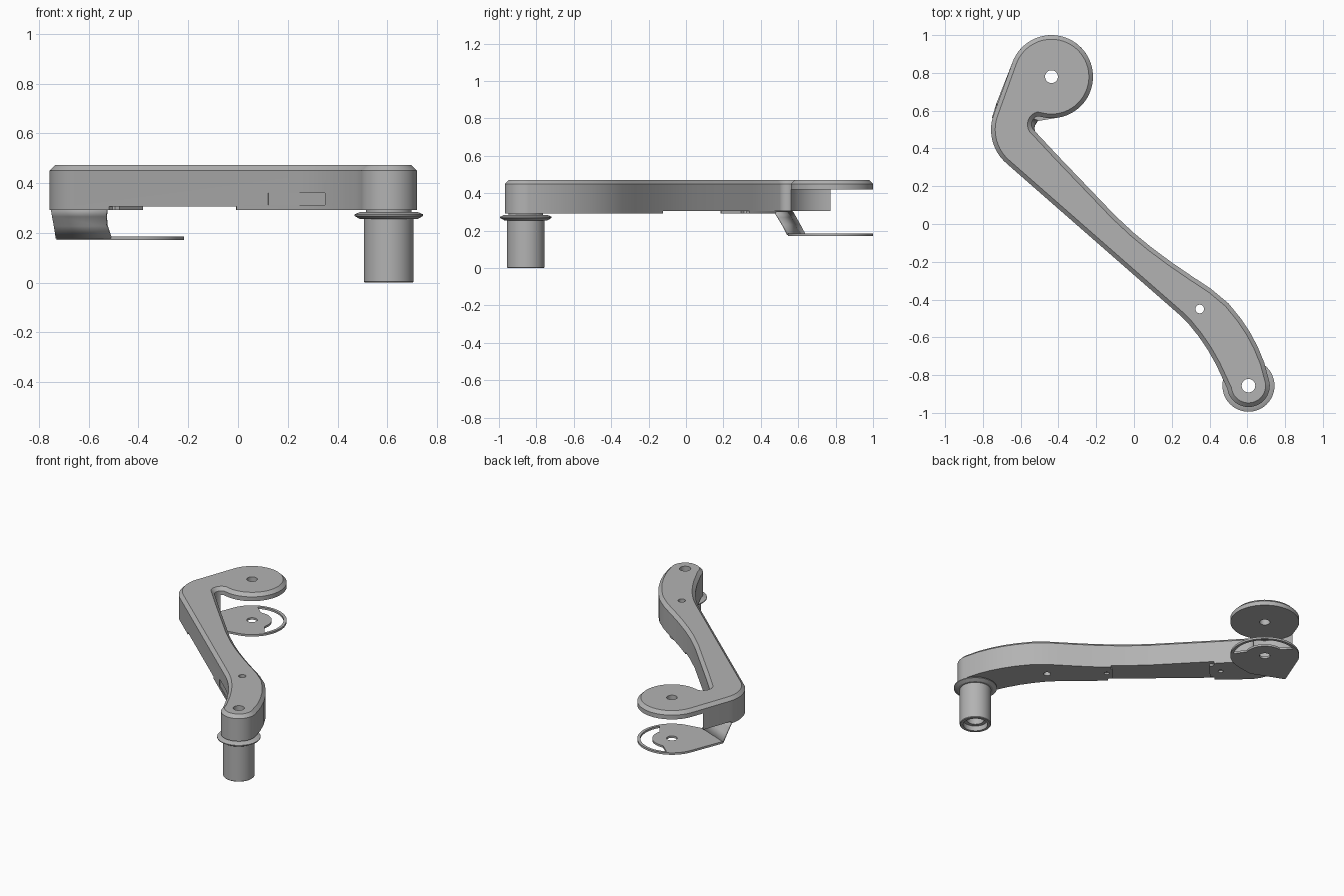
import bpy, bmesh
from math import sin, cos, radians, atan2, pi
from mathutils import Vector

old = bpy.data.objects.get("Cube")
if old:
    bpy.data.objects.remove(old, do_unlink=True)

grey = bpy.data.materials.new("satin grey")
grey.use_nodes = True
GREY = (0.45, 0.45, 0.45, 1)
grey.diffuse_color = GREY
grey.node_tree.nodes["Principled BSDF"].inputs["Base Color"].default_value = GREY

HEAD = Vector((-0.437, 0.78))
PIN = Vector((0.606, -0.856))
BOLT = Vector((0.348, -0.45))
ALONG = Vector((0.75, -0.66, 0))     # direction of the straight arm
FOLD = Vector((0.38, 0.925, 0))      # direction the bracket folds toward


def arc(c, r, a0, a1, n):
    """Points along an arc, angles in degrees."""
    angles = [radians(a0 + (a1 - a0) * i / n) for i in range(n + 1)]
    return [(c[0] + r * cos(a), c[1] + r * sin(a)) for a in angles]


def finish(bm, name):
    bmesh.ops.recalc_face_normals(bm, faces=bm.faces)
    mesh = bpy.data.meshes.new(name)
    bm.to_mesh(mesh)
    bm.free()
    mesh.materials.append(grey)
    ob = bpy.data.objects.new(name, mesh)
    bpy.context.collection.objects.link(ob)
    return ob


def raise_faces(bm, height):
    """Extrude every face of a flat sheet upward into a solid."""
    ext = bmesh.ops.extrude_face_region(bm, geom=bm.faces[:])
    verts = [g for g in ext["geom"] if isinstance(g, bmesh.types.BMVert)]
    bmesh.ops.translate(bm, verts=verts, vec=(0, 0, height))
    return verts


def sheet(points, z):
    bm = bmesh.new()
    bm.faces.new([bm.verts.new((x, y, z)) for x, y in points])
    return bm


def prism(name, points, z0, z1, chamfer=0):
    bm = sheet(points, z0)
    raise_faces(bm, z1 - z0)
    bm.normal_update()
    if chamfer:
        rim = [e for e in bm.edges if all(v.co.z > z1 - 1e-4 for v in e.verts)]
        bmesh.ops.bevel(bm, geom=rim, offset=chamfer, segments=1, affect='EDGES')
    return finish(bm, name)


def cut(ob, *cutters):
    """Subtract each cutter, then discard it."""
    for c in cutters:
        c.hide_render = True
        mod = ob.modifiers.new("cut", 'BOOLEAN')
        mod.operation, mod.solver, mod.object = 'DIFFERENCE', 'EXACT', c
        with bpy.context.temp_override(object=ob, active_object=ob):
            bpy.ops.object.modifier_apply(modifier=mod.name)
        bpy.data.objects.remove(c, do_unlink=True)


def drill(c, r, z0=0.1, z1=0.6, n=32):
    return prism("drill", arc(c, r, 0, 360 - 360 / n, n - 1), z0, z1)


def smooth(ob):
    bpy.ops.object.select_all(action='DESELECT')
    ob.select_set(True)
    bpy.context.view_layer.objects.active = ob
    bpy.ops.object.shade_smooth_by_angle(angle=radians(28))


# Arm outline, counter-clockwise from the inner fillet round the head to the pin
outline = (
    arc((-0.497, 0.527), 0.045, 215, 105, 8)
    + arc(HEAD, 0.22, -98, 161, 44)
    + arc((-0.52, 0.5), 0.237, 163, 229, 12)
    + [(0.24, -0.48), (0.29, -0.53), (0.34, -0.592), (0.39, -0.665),
       (0.435, -0.745), (0.47, -0.82)]
    + arc(PIN, 0.113, 188, 368, 24)
    + [(0.69, -0.735), (0.655, -0.65), (0.615, -0.575), (0.565, -0.5),
       (0.5, -0.42), (0.41, -0.345), (0.3, -0.272), (0.195, -0.2), (0.09, -0.122),
       (0, -0.048), (-0.1, 0.045), (-0.21, 0.16), (-0.397, 0.355)])

arm = prism("arm_body", outline, 0.305, 0.472, 0.022)

# Clear the space under the head and drill the through holes
cut(arm, drill(HEAD, 0.237, 0.2, 0.42, 64),
    drill(HEAD, 0.034), drill(BOLT, 0.023), drill(PIN, 0.036))

# Shallow panel recess low on the long outer side
a = Vector((0.12, -0.375))
d = Vector((0.245, -0.2147))
n = Vector((-0.66, -0.75))
recess = [a - n * 0.004, a + n * 0.06, a + d + n * 0.06, a + d - n * 0.004]
cut(arm, prism("recess_cutter", recess, 0.312, 0.36))
smooth(arm)


def cover(name, planes):
    """Underside plate: inset arm outline kept behind each (point, normal) plane."""
    bm = sheet(outline, 0.291)
    ring = bmesh.ops.inset_region(bm, faces=bm.faces[:], thickness=0.01)["faces"]
    bmesh.ops.delete(bm, geom=ring, context='FACES')
    for co, no in planes:
        bmesh.ops.bisect_plane(bm, geom=bm.verts[:] + bm.edges[:] + bm.faces[:],
                               plane_co=co, plane_no=no, clear_outer=True)
    # round the corners of the cut end
    co, no = planes[0]
    ends = [v for v in bm.verts if abs((v.co - Vector(co)).dot(no)) < 1e-4]
    bmesh.ops.bevel(bm, geom=ends, offset=0.03, segments=5, affect='VERTICES')
    raise_faces(bm, 0.0145)
    return finish(bm, name)


front_cover = cover("front_cover", [((-0.02, -0.235, 0.291), -ALONG)])
cut(front_cover, drill(BOLT, 0.023), drill(PIN, 0.036), drill((0.06, -0.2), 0.016))

rear_cover = cover("rear_cover", [((-0.43, 0.24, 0.291), ALONG),
                                  ((-0.64, 0.525, 0.291), FOLD)])
cut(rear_cover, drill((-0.48, 0.29), 0.016))

# Sloping web of the bracket, waisted on its inner side
rows = [((-0.75, 0.568, 0.298), (-0.525, 0.478, 0.298)),
        ((-0.745, 0.585, 0.268), (-0.528, 0.497, 0.268)),
        ((-0.738, 0.606, 0.23), (-0.527, 0.52, 0.23)),
        ((-0.73, 0.633, 0.18), (-0.51, 0.545, 0.18))]
bm = bmesh.new()
grid = [[bm.verts.new(p) for p in row] for row in rows]
for (a, b), (c, d) in zip(grid, grid[1:]):
    bm.faces.new((a, b, d, c))
web = finish(bm, "bracket_web")
thick = web.modifiers.new("thickness", 'SOLIDIFY')
thick.thickness, thick.offset = 0.013, 0

# Lower disc of the bracket with a crescent window and centre hole
disc = arc(HEAD, 0.22, -80.7, 158.6, 48) + [(-0.73, 0.635), (-0.51, 0.545)]
lower_disc = prism("bracket_disc", disc, 0.172, 0.186)
window = arc(HEAD, 0.201, -32, 115, 30) + arc(HEAD, 0.125, 98, -15, 20)
cut(lower_disc, prism("window_cutter", window, 0.1, 0.25), drill(HEAD, 0.034))

# Hollow pin with flange and spacer, turned about its axis
profile = [(0.078, 0), (0.096, 0), (0.1, 0.004), (0.1, 0.255), (0.115, 0.255),
           (0.138, 0.268), (0.138, 0.274), (0.115, 0.284), (0.092, 0.284),
           (0.092, 0.306), (0.036, 0.306), (0.036, 0.2), (0.055, 0.2),
           (0.055, 0.035), (0.078, 0.035)]
bm = bmesh.new()
ring = [bm.verts.new((PIN.x + r, PIN.y, z)) for r, z in profile]
edges = [bm.edges.new((p, q)) for p, q in zip(ring, ring[1:] + ring[:1])]
bmesh.ops.spin(bm, geom=ring + edges, cent=(PIN.x, PIN.y, 0), axis=(0, 0, 1),
               angle=2 * pi, steps=48, use_merge=True)
bmesh.ops.remove_doubles(bm, verts=bm.verts, dist=1e-5)
pin = finish(bm, "mounting_pin")

for ob in (front_cover, rear_cover, web, lower_disc, pin):
    smooth(ob)
